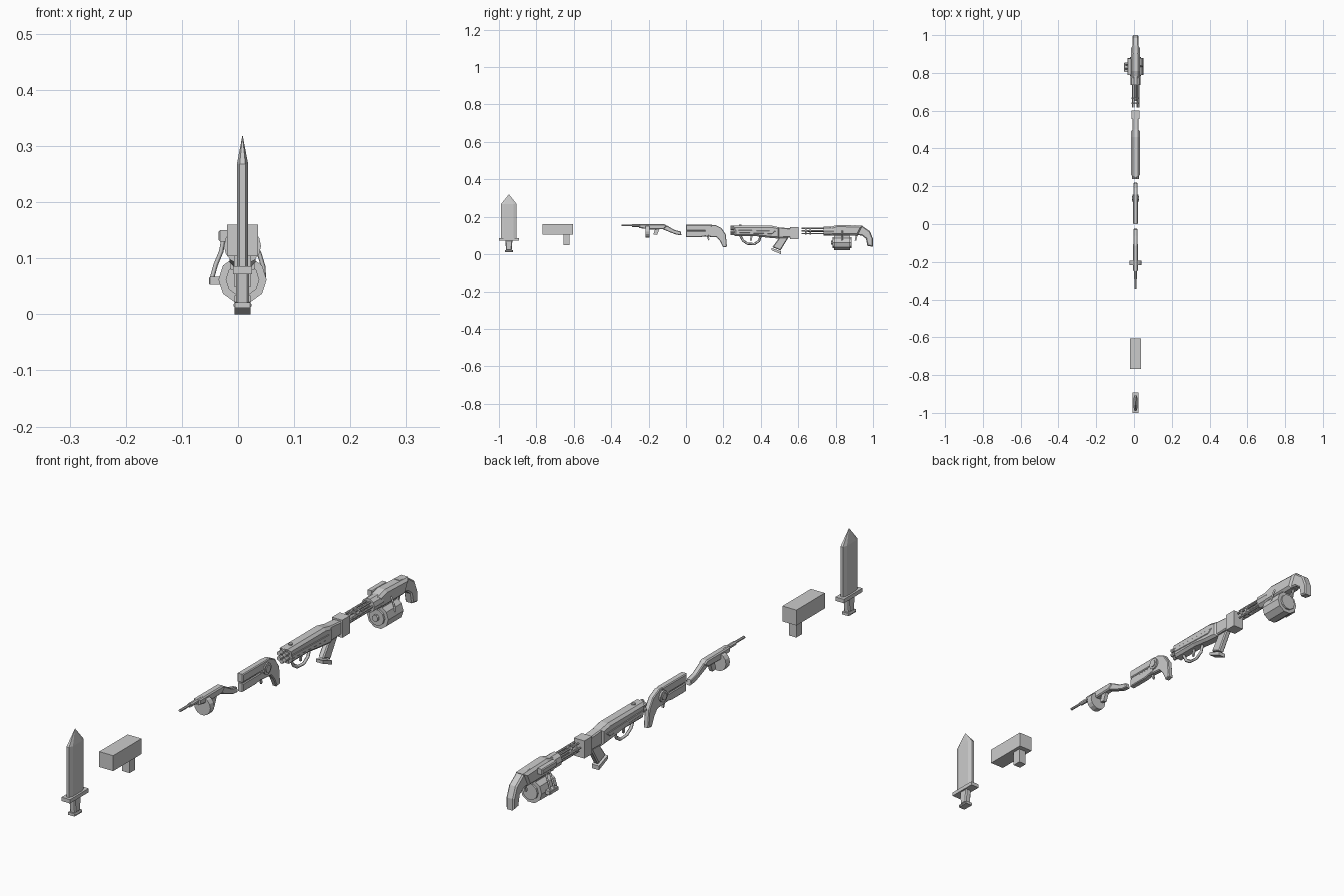
import bpy, bmesh, math
from mathutils import Vector, Matrix

if "Cube" in bpy.data.objects:
    bpy.data.objects.remove(bpy.data.objects["Cube"])

CX = 0.008  # common centre line of all the weapons


def finish(name, bm):
    bmesh.ops.recalc_face_normals(bm, faces=bm.faces)
    me = bpy.data.meshes.new(name)
    bm.to_mesh(me)
    bm.free()
    ob = bpy.data.objects.new(name, me)
    bpy.context.collection.objects.link(ob)
    return ob


def plate(name, pts, width, bevel=0.0, x=CX):
    """Side profile in (y, z) extruded across x, rims optionally chamfered."""
    bm = bmesh.new()
    f = bm.faces.new([bm.verts.new((x - width / 2, y, z)) for y, z in pts])
    r = bmesh.ops.extrude_face_region(bm, geom=[f])
    bmesh.ops.translate(bm, vec=(width, 0, 0),
                        verts=[v for v in r["geom"] if isinstance(v, bmesh.types.BMVert)])
    if bevel:
        rim = [e for e in bm.edges if abs(e.verts[0].co.x - e.verts[1].co.x) < 1e-6]
        bmesh.ops.bevel(bm, geom=rim, offset=bevel, segments=1, affect='EDGES')
    return finish(name, bm)


def box(name, y0, y1, z0, z1, width, bevel=0.0, x=CX):
    return plate(name, [(y0, z0), (y1, z0), (y1, z1), (y0, z1)], width, bevel, x)


def rod(name, p, q, r, sides=8, r2=None):
    """Cylinder or cone between two points."""
    p, q = Vector(p), Vector(q)
    d = q - p
    bm = bmesh.new()
    rot = d.to_track_quat('Z', 'Y').to_matrix().to_4x4()
    bmesh.ops.create_cone(bm, cap_ends=True, segments=sides, radius1=r,
                          radius2=r if r2 is None else r2, depth=d.length,
                          matrix=Matrix.Translation((p + q) / 2) @ rot @ Matrix.Rotation(math.pi / sides, 4, 'Z'))
    return finish(name, bm)


def bar(name, pts, r):
    """Thin bent bar along a path."""
    cu = bpy.data.curves.new(name, 'CURVE')
    cu.dimensions = '3D'
    cu.bevel_depth, cu.bevel_resolution = r, 0
    cu.use_fill_caps = True
    s = cu.splines.new('POLY')
    s.points.add(len(pts) - 1)
    for sp, p in zip(s.points, pts):
        sp.co = (*p, 1)
    ob = bpy.data.objects.new(name, cu)
    bpy.context.collection.objects.link(ob)
    return ob


# --- sword: hexagonal blade running to a point ---
SY = -0.947
bm = bmesh.new()
sec = [(-.005, -.042), (.005, -.042), (.01, -.026), (.01, .026),
       (.005, .042), (-.005, .042), (-.01, .026), (-.01, -.026)]
rings = [[bm.verts.new((CX + x, SY + y, z)) for x, y in sec] for z in (0.08, 0.268)]
tip = bm.verts.new((CX, SY, 0.32))
bm.faces.new(rings[0])
for i in range(8):
    j = (i + 1) % 8
    bm.faces.new((rings[0][i], rings[0][j], rings[1][j], rings[1][i]))
    bm.faces.new((rings[1][i], rings[1][j], tip))
finish("sword_blade", bm)
box("sword_guard", -1.0, -0.893, 0.072, 0.086, 0.034)
plate("sword_handle", [(-.966, .075), (-.962, .02), (-.932, .02), (-.928, .075)], 0.024, 0.004)
box("sword_pommel", -0.968, -0.926, 0.011, 0.021, 0.032, 0.003)

# --- block pistol ---
box("pistol_body", -0.768, -0.605, 0.104, 0.16, 0.056)
box("pistol_grip", -0.655, -0.623, 0.05, 0.104, 0.03)

# --- small drum gun ---
rod("drum_gun_barrel", (CX, -.345, .154), (CX, -.22, .154), 0.005)
rod("drum_gun_shroud", (CX, -.29, .153), (CX, -.22, .153), 0.008)
plate("drum_gun_receiver", [(-.25, .14), (-.19, .132), (-.12, .134), (-.1, .15), (-.115, .16), (-.25, .16)], 0.026, 0.004)
rod("drum_gun_magazine", (CX, -.217, .122), (CX, -.194, .122), 0.033, 14)
plate("drum_gun_grip", [(-.165, .135), (-.142, .135), (-.155, .103), (-.175, .106)], 0.014)
plate("drum_gun_stock", [(-.13, .157), (-.1, .152), (-.062, .13), (-.028, .121), (-.024, .102),
                         (-.05, .104), (-.085, .117), (-.13, .136)], 0.02, 0.003)

# --- hand cannon ---
plate("cannon_upper", [(0, .127), (.13, .127), (.14, .157), (0, .157)], 0.024, 0.003)
plate("cannon_lower", [(0, .092), (.08, .092), (.13, .1), (.13, .123), (0, .123)], 0.022, 0.003)
box("cannon_core", 0.004, 0.13, 0.115, 0.135, 0.016)
plate("cannon_frame", [(.1, .155), (.155, .157), (.19, .14), (.213, .105), (.219, .04), (.198, .037),
                       (.182, .07), (.165, .09), (.1, .095)], 0.02, 0.003)
rod("cannon_side_dial", (CX - .016, .137, .127), (CX + .016, .137, .127), 0.021, 12)
rod("cannon_dial_cap", (CX - .019, .137, .127), (CX + .019, .137, .127), 0.013, 12)
plate("cannon_trigger", [(.11, .098), (.12, .098), (.126, .078), (.119, .074)], 0.006)

# --- rifle: barrel cluster, long body, grip and shoulder block ---
for i in range(6):
    a = math.tau * i / 6 + math.pi / 6
    rod(f"rifle_barrel_{i}", (CX + .013 * math.cos(a), .238, .127 + .018 * math.sin(a)),
        (CX + .013 * math.cos(a), .275, .127 + .018 * math.sin(a)), 0.0075)
plate("rifle_body", [(.26, .097), (.37, .097), (.44, .088), (.5, .083), (.5, .143), (.46, .152), (.25, .152)], 0.046, 0.009)
plate("rifle_rail", [(.265, .115), (.46, .108), (.48, .124), (.265, .13)], 0.05, 0.002)
rod("rifle_top_sight", (CX, .29, .15), (CX, .29, .157), 0.007)
plate("rifle_neck", [(.49, .088), (.56, .09), (.56, .138), (.49, .144)], 0.034, 0.004)
box("rifle_shoulder_block", 0.557, 0.602, 0.08, 0.144, 0.042)
plate("rifle_grip", [(.5, .09), (.548, .09), (.505, .02), (.462, .038)], 0.022, 0.004)
plate("rifle_grip_base", [(.456, .034), (.508, .015), (.508, .0), (.456, .022)], 0.028)
bar("rifle_guard_loop", [(CX, .29, .1), (CX, .305, .072), (CX, .33, .056), (CX, .365, .054),
                         (CX, .39, .07), (CX, .4, .1)], 0.0065)
plate("rifle_trigger", [(.345, .1), (.357, .1), (.35, .07), (.342, .072)], 0.006)

# --- rotary gun: barrels, rings, body, drum, curved stock ---
BZ = 0.124
for i in range(6):
    a = math.tau * i / 6
    x, z = CX + .016 * math.cos(a), BZ + .016 * math.sin(a)
    rod(f"rotary_barrel_{i}", (x, .618, z), (x, .76, z), 0.0042)
for y, r in ((.64, .02), (.665, .02)):
    rod("rotary_barrel_ring", (CX, y - .004, BZ), (CX, y + .004, BZ), r, 10)
rod("rotary_spindle", (CX, .65, BZ), (CX, .77, BZ), 0.006)
rod("rotary_collar", (CX, .735, BZ), (CX, .79, BZ), 0.026, 10)
plate("rotary_body", [(.77, .1), (.92, .1), (.945, .152), (.81, .157), (.77, .145)], 0.046, 0.009)
plate("rotary_stock", [(.9, .104), (.94, .1), (.962, .083), (.97, .045), (1.0, .04), (1.0, .082),
                       (.984, .122), (.945, .15), (.9, .155)], 0.032, 0.005)
rod("rotary_drum", (CX, .79, .062), (CX, .878, .062), 0.043, 10)
rod("rotary_drum_cap", (CX, .783, .062), (CX, .885, .062), 0.03, 10)
rod("rotary_drum_hub", (CX, .774, .062), (CX, .79, .062), 0.012, 8)
plate("rotary_drum_mount", [(.8, .085), (.868, .085), (.876, .11), (.785, .11)], 0.036)
plate("rotary_trigger", [(.908, .102), (.918, .102), (.91, .072), (.902, .074)], 0.006)

# side box with the feed arm dropping to a foot on the left
box("rotary_side_box", 0.79, 0.875, 0.13, 0.15, 0.022, 0.003, x=-0.024)
for y in (.822, .844):
    bar("rotary_feed_arm", [(-.026, y, .134), (-.03, y, .112), (-.04, y, .088), (-.047, y, .062)], 0.004)
box("rotary_feed_foot", 0.805, 0.855, 0.053, 0.067, 0.03, 0.002, x=-0.037)
bar("rotary_right_arm", [(.03, .835, .125), (.038, .835, .108), (.045, .835, .085), (.046, .835, .062)], 0.004)
